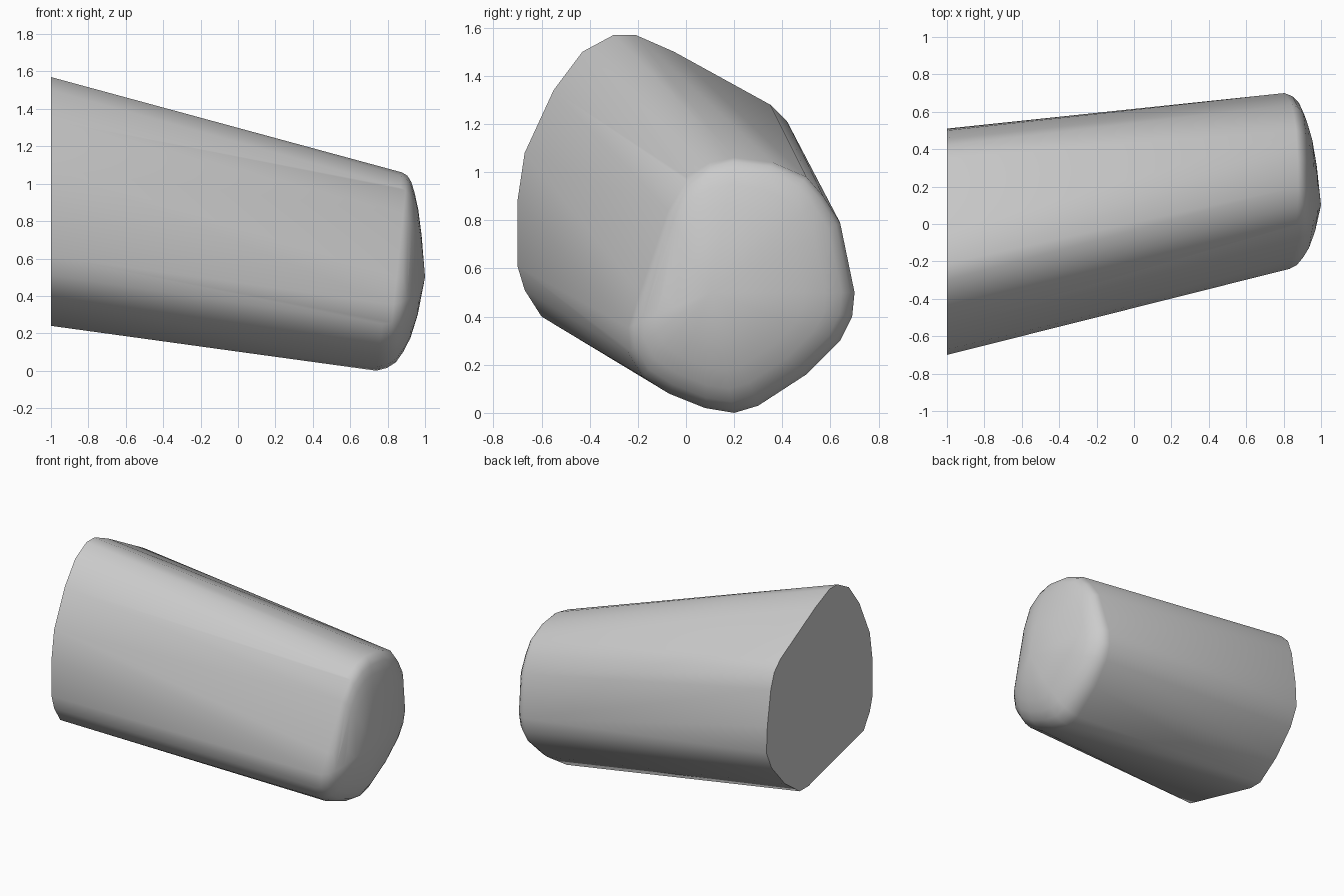
import bpy
import bmesh
from mathutils import Vector

default_cube = bpy.data.objects.get("Cube")
if default_cube:
    bpy.data.objects.remove(default_cube, do_unlink=True)


def make_material(name, colour):
    material = bpy.data.materials.new(name)
    material.use_nodes = True
    material.diffuse_color = colour
    shader = next(n for n in material.node_tree.nodes if n.type == "BSDF_PRINCIPLED")
    shader.inputs["Base Color"].default_value = colour
    return material


# Cross-section (y, z) of the wide, flat cut end
flat_profile = [
    (-.3, 1.57), (-.21, 1.57), (-.05, 1.5), (.35, 1.28), (.42, 1.21),
    (.46, 1.1), (.5, .85), (.51, .66), (.45, .53), (.3, .36),
    (.13, .24), (.03, .24), (-.6, .4), (-.67, .51), (-.7, .61),
    (-.7, .88), (-.67, 1.08), (-.55, 1.34), (-.43, 1.5),
]

# Cross-section (y, z) of the narrow, rounded end
round_profile = [
    (.2, 1.06), (.36, 1.04), (.5, .98), (.57, .9), (.64, .79), (.7, .5),
    (.69, .4), (.64, .3), (.5, .16), (.3, .03), (.2, 0), (.08, .02),
    (-.07, .08), (-.18, .15), (-.24, .25), (-.25, .35), (-.2, .5),
    (-.13, .7), (-.08, .85), (0, .98), (.1, 1.04),
]

# Dome rings: (width relative to the rim, share of the drop from the apex)
dome_rings = [(1, 1), (.97, .78), (.91, .6), (.8, .45), (.65, .3), (.4, .15)]
apex = Vector((1, .1, .5))


def rim_point(y, z):
    """The rim of the dome leans back towards its lower edge."""
    return Vector((.74 + .13 * z, y, z))


def build_stump():
    points = [Vector((-1, y, z)) for y, z in flat_profile]
    points.append(apex)
    for width, drop in dome_rings:
        for y, z in round_profile:
            offset = rim_point(y, z) - apex
            points.append(apex + Vector((offset.x * drop, offset.y * width, offset.z * width)))

    # Stretch one skin around both ends
    bm = bmesh.new()
    for point in points:
        bm.verts.new(point)
    hull = bmesh.ops.convex_hull(bm, input=bm.verts[:])
    unused = {g for g in hull["geom_interior"] + hull["geom_unused"]
              if isinstance(g, bmesh.types.BMVert)}
    bmesh.ops.delete(bm, geom=list(unused), context="VERTS")
    bmesh.ops.dissolve_limit(bm, angle_limit=.01, verts=bm.verts[:], edges=bm.edges[:])
    bmesh.ops.recalc_face_normals(bm, faces=bm.faces[:])
    mesh = bpy.data.meshes.new("tapered_stump")
    bm.to_mesh(mesh)
    bm.free()
    return mesh


stump = bpy.data.objects.new("tapered_stump", build_stump())
bpy.context.collection.objects.link(stump)
stump.data.materials.append(make_material("plain grey", (.6, .6, .6, 1)))

# Smooth the sides and dome, keep the cut edge crisp
bpy.ops.object.select_all(action="DESELECT")
stump.select_set(True)
bpy.context.view_layer.objects.active = stump
bpy.ops.object.shade_smooth_by_angle(angle=.8)
